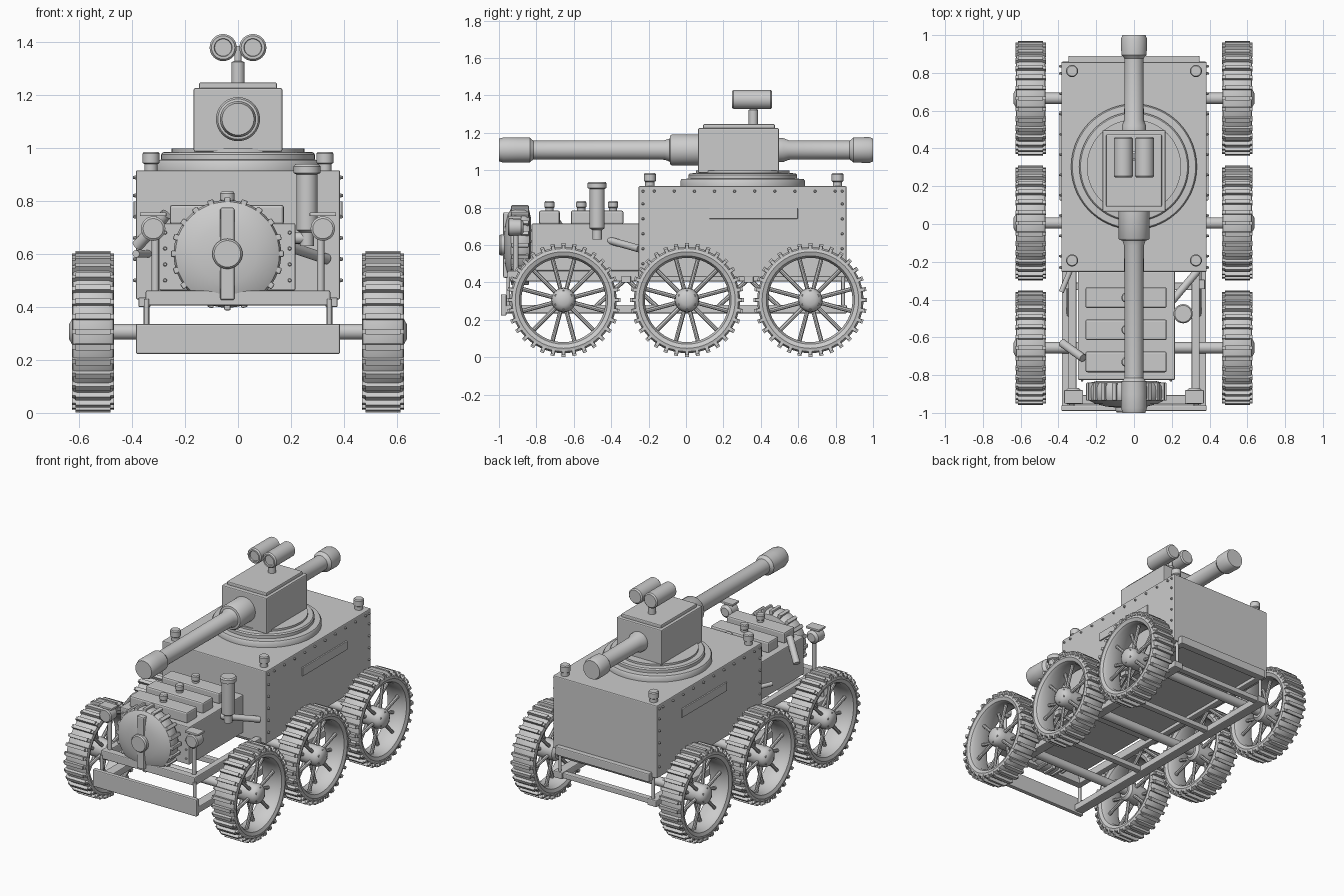
import bpy, bmesh
from math import pi, cos, sin, radians
from mathutils import Matrix, Vector

if "Cube" in bpy.data.objects:
    bpy.data.objects.remove(bpy.data.objects["Cube"])


def finish(name, bm, smooth=True, bevel=0):
    bmesh.ops.recalc_face_normals(bm, faces=bm.faces[:])
    me = bpy.data.meshes.new(name)
    bm.to_mesh(me)
    bm.free()
    ob = bpy.data.objects.new(name, me)
    bpy.context.collection.objects.link(ob)
    if bevel:
        m = ob.modifiers.new("bevel", 'BEVEL')
        m.width, m.segments, m.limit_method = bevel, 2, 'ANGLE'
    if smooth:
        bpy.context.view_layer.objects.active = ob
        ob.select_set(True)
        bpy.ops.object.shade_smooth_by_angle(angle=radians(35))
        ob.select_set(False)
    return ob


def add_box(bm, x, y, z, mat=Matrix()):
    c = Vector((sum(x) / 2, sum(y) / 2, sum(z) / 2))
    s = Matrix.Diagonal((x[1] - x[0], y[1] - y[0], z[1] - z[0], 1))
    bmesh.ops.create_cube(bm, size=1, matrix=mat @ Matrix.Translation(c) @ s)


def box(name, x, y, z, bevel=0.006):
    bm = bmesh.new()
    add_box(bm, x, y, z)
    return finish(name, bm, False, bevel)


def add_rod(bm, a, b, r, r2=None, n=16):
    a, b = Vector(a), Vector(b)
    d = b - a
    m = Matrix.Translation((a + b) / 2) @ d.to_track_quat('Z', 'Y').to_matrix().to_4x4()
    bmesh.ops.create_cone(bm, cap_ends=True, segments=n, radius1=r,
                          radius2=r if r2 is None else r2, depth=d.length, matrix=m)


def rods(name, items, n=16):
    bm = bmesh.new()
    for a, b, r in items:
        add_rod(bm, a, b, r, n=n)
    return finish(name, bm)


def add_lathe(bm, prof, mat, n=48, closed=False):
    # prof is (radius, height) about local z
    rings = [[bm.verts.new(mat @ Vector((r * cos(2 * pi * i / n), r * sin(2 * pi * i / n), h)))
              for i in range(n)] for r, h in prof]
    pairs = list(zip(rings, rings[1:])) + ([(rings[-1], rings[0])] if closed else [])
    for p, q in pairs:
        for i in range(n):
            j = (i + 1) % n
            bm.faces.new((p[i], p[j], q[j], q[i]))
    if not closed:
        bm.faces.new(rings[0])
        bm.faces.new(rings[-1])


def lathe(name, prof, at, axis='Z', n=48):
    bm = bmesh.new()
    rot = Vector({'Z': (0, 0, 1), 'Y': (0, 1, 0), '-Y': (0, -1, 0)}[axis]).to_track_quat('Z', 'Y')
    add_lathe(bm, prof, Matrix.Translation(at) @ rot.to_matrix().to_4x4(), n)
    return finish(name, bm)


# Spoked wheels with tread bars; +x is outward
TX = Matrix.Rotation(pi / 2, 4, 'Y')
bm = bmesh.new()
add_lathe(bm, [(.225, -.05), (.236, -.07), (.258, -.079), (.275, -.075), (.284, -.06),
               (.284, .06), (.275, .075), (.258, .079), (.236, .07), (.225, .05)], TX, 56, True)
for i in range(32):
    m = Matrix.Rotation(2 * pi * i / 32, 4, 'X')
    add_box(bm, (-.066, .066), (-.011, .011), (.28, .304), m)
    for s in (-1, 1):
        add_box(bm, tuple(sorted((s * .06, s * .08))), (-.009, .009), (.268, .295), m)
for i in range(12):
    m = Matrix.Rotation(2 * pi * (i + .5) / 12, 4, 'X')
    s = .03 if i % 2 else -.03
    add_rod(bm, m @ Vector((s, 0, .04)), m @ Vector((s * .6, 0, .235)), .0115, n=8)
add_lathe(bm, [(.045, -.075), (.062, -.06), (.066, .03), (.062, .06), (.05, .078), (.028, .09)], TX, 24)
for i in range(6):
    m = Matrix.Rotation(2 * pi * i / 6, 4, 'X')
    add_rod(bm, m @ Vector((.05, 0, .045)), m @ Vector((.079, 0, .045)), .008, n=8)
proto = finish("wheel_right_0", bm)
for s, side in ((1, "right"), (-1, "left")):
    for k, y in enumerate((-.655, .005, .665)):
        ob = proto if (s == 1 and k == 0) else bpy.data.objects.new(f"wheel_{side}_{k}", proto.data)
        if ob is not proto:
            bpy.context.collection.objects.link(ob)
        ob.location = (s * .547, y, .306)
        ob.rotation_euler.z = 0 if s == 1 else pi
rods("axles", [((-.62, y, .306), (.62, y, .306), .03) for y in (-.655, .005, .665)], 20)

# Ladder frame: lower rails, upper rails, hangers and braces
box("front_bumper", (-.385, .385), (-.99, -.96), (.222, .336))
for s, side in ((1, "right"), (-1, "left")):
    bx = lambda a, b: tuple(sorted((s * a, s * b)))
    box(f"lower_rail_{side}", bx(.315, .382), (-.97, .86), (.235, .28))
    box(f"upper_rail_{side}", bx(.305, .348), (-.95, .89), (.405, .462))
    rods(f"frame_hangers_{side}", [((s * .345, y, .25), (s * .345, y, .43), .01)
                                   for y in (-.95, .84)])
    rods(f"frame_braces_{side}", [((s * .345, ym, .42), (s * .345, ym + d * .17, .265), .012)
                                  for ym in (-.32, .335) for d in (-1, 1)], 8)
    for k, y in enumerate((-.32, .335)):
        box(f"brace_block_{side}_{k}", bx(.33, .375), (y - .025, y + .025), (.4, .435), .003)
for k, y in enumerate((-.33, .335, .83)):
    box(f"lower_crossbar_{k}", (-.33, .33), (y - .02, y + .02), (.24, .275))
for k, y in enumerate((-.93, .865)):
    box(f"upper_crossbar_{k}", (-.348, .348), (y - .025, y + .025), (.405, .462))

# Hull with side slots, corner posts and rivets
box("hull", (-.385, .385), (-.253, .858), (.428, .915))
bm = bmesh.new()
spots = [(-.17 + .1075 * i, .888) for i in range(10)]
spots += [(y, z) for y in (-.23, .835) for z in (.5, .58, .66, .74, .82, .888)]
for y, z in spots:
    for s in (-1, 1):
        add_rod(bm, (s * .38, y, z), (s * .396, y, z), .009, .005, 8)
finish("hull_rivets", bm)
for s, side in ((1, "right"), (-1, "left")):
    box(f"side_slot_{side}", tuple(sorted((s * .38, s * .394))), (.125, .598), (.74, .798), .003)
    for y in (-.193, .81):
        lathe(f"corner_post_{side}", [(.025, 0), (.025, .025), (.032, .03), (.032, .065), (.027, .072)],
              (s * .328, y, .913), n=20)

# Engine block with three rocker boxes and caps
box("engine_block", (-.297, .217), (-.825, -.25), (.462, .715))
for k, y in enumerate((-.39, -.56, -.73)):
    box(f"engine_cover_{k}", (-.257, .173), (y - .055, y + .055), (.71, .785), .01)
    lathe(f"engine_cap_{k}", [(.022, 0), (.022, .015), (.027, .02), (.027, .045), (.022, .052)],
          (-.04, y, .783), n=20)
bm = bmesh.new()
for x in (-.275, .195):
    for z in (.5, .56, .62, .68):
        add_rod(bm, (x, -.82, z), (x, -.833, z), .009, .005, 8)
finish("engine_rivets", bm)

# Round ribbed drum at the nose, with strap and hub
C = (-.04, -.83, .6)
lathe("nose_drum", [(.15, 0), (.185, .008), (.2, .03), (.203, .085), (.196, .105), (.165, .122),
                    (.11, .136), (.05, .142)], C, '-Y', 64)
bm = bmesh.new()
for i in range(20):
    m = Matrix.Translation(C) @ Matrix.Rotation(2 * pi * i / 20, 4, 'Y')
    add_box(bm, (-.012, .012), (-.105, -.01), (.185, .213), m)
finish("nose_drum_ribs", bm, False, .005)
box("nose_strap", (-.067, -.013), (-.978, -.925), (.425, .775), .008)
lathe("nose_hub", [(.057, 0), (.057, .06), (.05, .069)], (-.04, -.93, .6), '-Y', 32)

# Headlights on posts
for s, side in ((1, "right"), (-1, "left")):
    lathe(f"headlight_{side}", [(.028, 0), (.043, .015), (.046, .065), (.046, .078), (.038, .084)],
          (s * .32, -.868, .695), '-Y', 28)
    rods(f"headlight_post_{side}", [((s * .312, -.91, .44), (s * .312, -.91, .67), .014)])
    box(f"headlight_visor_{side}", tuple(sorted((s * .27, s * .37))), (-.95, -.88), (.742, .756), .003)

# Exhaust stack and pipes
lathe("exhaust_stack", [(.026, 0), (.026, .05), (.04, .06), (.04, .27), (.051, .275), (.051, .3), (.044, .308)],
      (.26, -.475, .63), n=24)
rods("exhaust_feed", [((.2, -.475, .66), (.26, -.475, .66), .022)])
rods("side_pipe_right", [((.2, -.41, .625), (.335, -.25, .58), .02)])
rods("side_pipe_left", [((-.27, -.71, .75), (-.38, -.63, .63), .022),
                        ((-.385, -.36, .6), (-.335, -.24, .6), .014)])

# Turret ring and turret
lathe("turret_ring", [(.333, 0), (.333, .03), (.326, .04), (.29, .042), (.29, .062), (.283, .07), (.25, .072),
                      (.25, .085)], (0, .303, .913), n=72)
box("turret", (-.167, .167), (.065, .497), (.985, 1.225))
box("turret_hatch", (-.147, .147), (.092, .475), (1.22, 1.246))

# Front gun with mantlet, and shorter rear gun
lathe("front_gun", [(.083, 0), (.083, .14), (.076, .15), (.062, .152), (.052, .18), (.05, .88), (.057, .89),
                    (.066, .9), (.067, .985), (.06, 1.065)][:8] + [(.067, .965), (.068, 1.04), (.06, 1.065)],
      (0, .065, 1.108), '-Y', 40)
lathe("rear_gun", [(.065, 0), (.064, .03), (.052, .06), (.05, .385), (.058, .395), (.067, .405), (.069, .49),
                   (.061, .51)], (0, .49, 1.108), 'Y', 40)

# Twin-tube sight on the turret roof
lathe("sight_stem", [(.025, 0), (.025, .08), (.014, .085), (.014, .14)], (0, .36, 1.243), n=20)
for s, side in ((1, "right"), (-1, "left")):
    lathe(f"sight_tube_{side}", [(.043, 0), (.051, .008), (.051, .205), (.044, .214), (.034, .214), (.032, .205)],
          (s * .056, .46, 1.378), '-Y', 32)
